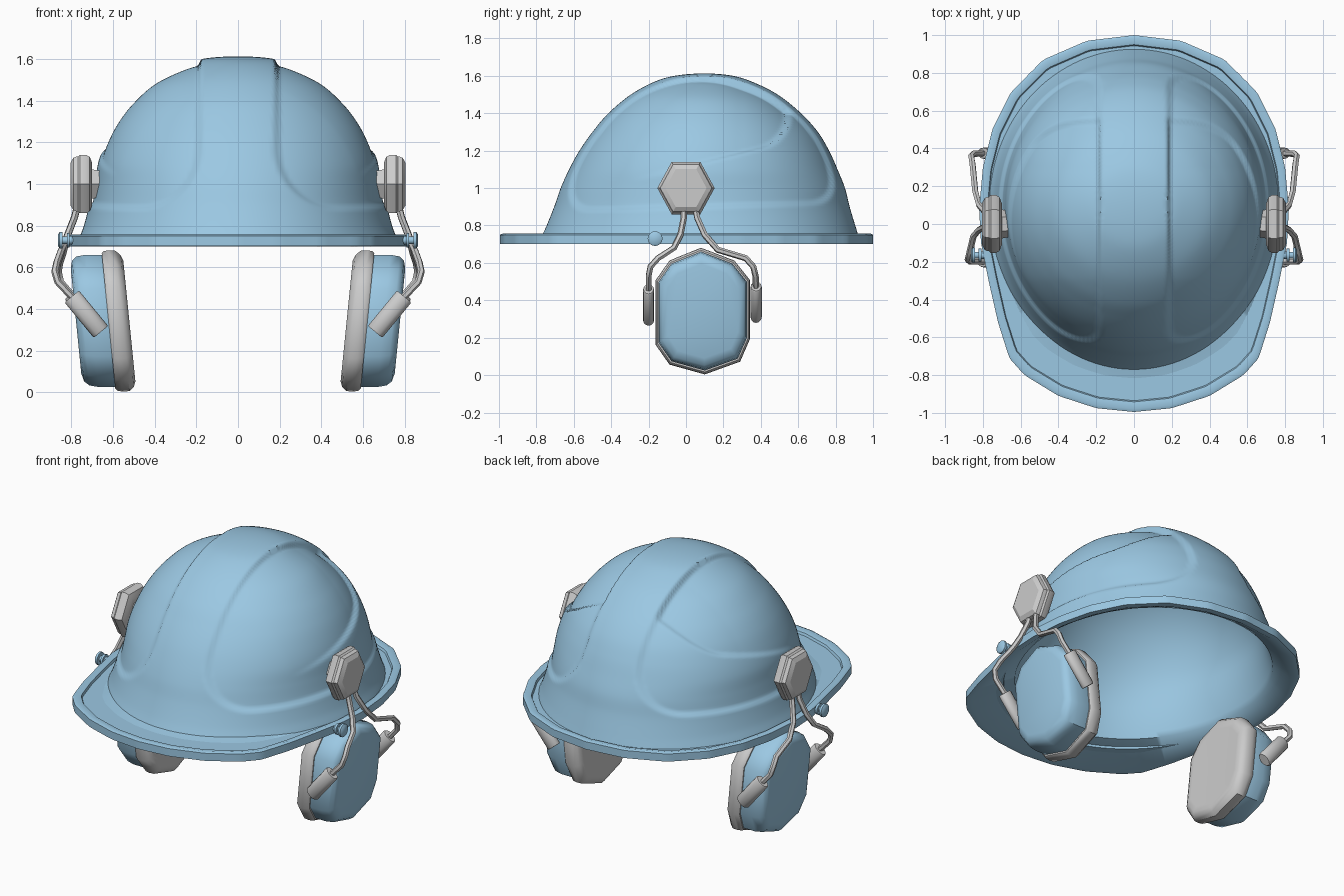
import bpy, bmesh, math
from mathutils import Vector as V

if "Cube" in bpy.data.objects:
    bpy.data.objects.remove(bpy.data.objects["Cube"])

blue = bpy.data.materials.new("helmet_blue")
blue.diffuse_color = (0.33, 0.58, 0.77, 1)
blue.use_nodes = True
blue.node_tree.nodes["Principled BSDF"].inputs["Base Color"].default_value = blue.diffuse_color


def finish(ob, mat=None, mirror=False, angle=35):
    bpy.ops.object.select_all(action='DESELECT')
    ob.select_set(True)
    bpy.context.view_layer.objects.active = ob
    if mat:
        ob.data.materials.append(mat)
    bpy.ops.object.shade_smooth_by_angle(angle=math.radians(angle))
    if mirror:
        ob.modifiers.new("Mirror", 'MIRROR')
    return ob


def loft(name, rings, caps=True, **kw):
    """Skin a list of equal-length point rings."""
    bm = bmesh.new()
    vs = [[bm.verts.new(p) for p in r] for r in rings]
    n = len(vs[0])
    for a, b in zip(vs, vs[1:]):
        for i in range(n):
            j = (i + 1) % n
            bm.faces.new((a[i], a[j], b[j], b[i]))
    if caps:
        bm.faces.new(vs[0])
        bm.faces.new(vs[-1])
    bmesh.ops.remove_doubles(bm, verts=bm.verts, dist=1e-5)
    bmesh.ops.recalc_face_normals(bm, faces=bm.faces)
    me = bpy.data.meshes.new(name)
    bm.to_mesh(me)
    bm.free()
    ob = bpy.data.objects.new(name, me)
    bpy.context.collection.objects.link(ob)
    return finish(ob, **kw)


def oval(c, u, v, n):
    return [V(c) + V(u) * math.cos(k * math.tau / n) + V(v) * math.sin(k * math.tau / n)
            for k in range(n)]


def tube(name, pts, r):
    cu = bpy.data.curves.new(name, 'CURVE')
    cu.dimensions = '3D'
    cu.bevel_depth, cu.bevel_resolution, cu.use_fill_caps = r, 1, True
    sp = cu.splines.new('POLY')
    sp.points.add(len(pts) - 1)
    for q, p in zip(sp.points, pts):
        q.co = (*p, 1)
    ob = bpy.data.objects.new(name, cu)
    bpy.context.collection.objects.link(ob)
    bpy.ops.object.select_all(action='DESELECT')
    ob.select_set(True)
    bpy.context.view_layer.objects.active = ob
    bpy.ops.object.convert(target='MESH')
    return finish(bpy.context.object, mirror=True, angle=50)


# ---- helmet shell: rows of (height, front radius, back radius, side radius)
CY, SEG, SUB = 0.1, 200, 8
rows = [(.735, .875, .825, .765), (.80, .845, .805, .74), (.90, .805, .775, .715),
        (1.0, .77, .75, .70), (1.1, .725, .71, .688), (1.2, .67, .665, .655),
        (1.3, .60, .605, .605), (1.4, .515, .515, .53), (1.5, .395, .39, .42),
        (1.57, .265, .25, .28), (1.602, .15, .14, .165), (1.613, 0, 0, 0)]
g = [tuple(2 * a - b for a, b in zip(rows[0], rows[1]))] + rows + [(1.602, -.15, -.14, -.165)]
prof = []
for i in range(1, len(g) - 2):
    for s in range(SUB):
        t = s / SUB
        prof.append([.5 * (2 * b + (c - a) * t + (2 * a - 5 * b + 4 * c - d) * t * t
                           + (3 * b - a - 3 * c + d) * t ** 3)
                     for a, b, c, d in zip(*g[i - 1:i + 3])])
prof.append(rows[-1])
angles = [math.tau * k / SEG for k in range(SEG)]


def dome_ring(row):
    z, f, b, x = row
    return [V((x * math.cos(a), CY + (b if math.sin(a) > 0 else f) * math.sin(a), z))
            for a in angles]


def step(d, w=.028):
    t = min(max(d / w + .5, 0), 1)
    return t * t * (3 - 2 * t)


def corner(d1, d2, r):
    """Rounded intersection of two distances."""
    if d1 > r and d2 > r:
        return min(d1, d2)
    return r - math.hypot(max(r - d1, 0), max(r - d2, 0))


def recess(p):
    """Sunken side panel, with a second sunken field above a sloping ledge."""
    x, y, z = abs(p.x), p.y, p.z
    panel = step(corner(x - .188, z - .90 - .03 * y, .3))
    field = step(corner(z - 1.123 - .256 * y, .56 - y, .14)) * panel
    fade = min(max((y + .3) / .6, 0), 1)
    depth = .016 * panel + .022 * fade * field
    return p + (V((0, CY, .85)) - p).normalized() * depth


# brim outline (half, front to back), sampled by direction from its centre
half = [(0, -.995), (.2, -.975), (.4, -.91), (.58, -.80), (.66, -.71), (.72, -.52), (.77, -.3),
        (.81, -.1), (.82, .08), (.80, .3), (.75, .5), (.65, .7), (.48, .87), (.25, .97), (0, 1)]
BC = V((0, .03))


def brim_point(a):
    d = V((abs(math.cos(a)), math.sin(a)))
    for p, q in zip(half, half[1:]):
        p, q = V(p) - BC, V(q) - BC
        cp, cq = d.x * p.y - d.y * p.x, d.x * q.y - d.y * q.x
        if cp <= 1e-9 and cq >= -1e-9:
            w = p.lerp(q, cp / (cp - cq))
            return V((math.copysign(w.x, math.cos(a)), w.y))


def brim_ring(scale, z):
    return [V((*(BC + brim_point(a) * scale), z)) for a in angles]


O = V((0, CY, .72))
rings = [[recess(p) for p in dome_ring(r)] for r in reversed(prof)]
rings += [brim_ring(.942, .735), brim_ring(.948, .749), brim_ring(.985, .757),
          brim_ring(1, .75), brim_ring(1, .702), brim_ring(.965, .70)]
rings += [[O + (p - O) * .935 for p in dome_ring(r)] for r in prof[4::4]]
loft("helmet_shell", rings, caps=False, mat=blue, angle=50)

# ---- hexagonal pivot hubs on the shell sides
loft("pivot_hub", [oval((x, 0, 1), (0, .153 * s, 0), (0, 0, .162 * s), 6) for x, s in
                   ((.66, .45), (.70, .5), (.70, .72), (.712, .93), (.73, 1), (.758, 1),
                    (.768, .94), (.774, .94), (.79, .90), (.805, .72))], mirror=True, angle=30)

# ---- brim knobs
loft("brim_knob", [oval((x, -.165, .73), (0, r, 0), (0, 0, r), 12) for x, r in
                   ((.77, .02), (.808, .02), (.808, .034), (.822, .034), (.822, .018),
                    (.842, .018), (.842, .04), (.856, .04), (.864, .028))],
     mat=blue, mirror=True)

# ---- ear cups: ten-sided outline (y, z), leaning outward at the top
outline = [(.08, .665), (.25, .60), (.33, .50), (.33, .20), (.28, .085),
           (.10, .02), (-.08, .07), (-.15, .17), (-.15, .50), (-.08, .60)]


def cup_ring(x, s):
    return [V((x + (z - .345) * .1 * s, .09 + (y - .09) * s, .343 + (z - .343) * s))
            for y, z in outline]


loft("ear_cup", [cup_ring(*q) for q in ((.60, .96), (.625, .985), (.70, .985), (.745, .96),
                                        (.768, .90), (.778, .78))],
     mat=blue, mirror=True, angle=40)
loft("ear_cushion", [cup_ring(*q) for q in ((.523, .80), (.522, .90), (.532, .98), (.555, 1.045),
                                            (.59, 1.05), (.612, 1.04), (.622, 1.01),
                                            (.622, .9))], mirror=True, angle=40)

# ---- wire arms and their grips
arms = {"front": [(.765, -.01, .92), (.785, -.012, .84), (.82, -.03, .75), (.85, -.065, .68),
                  (.87, -.15, .625), (.88, -.19, .58), (.865, -.20, .53), (.78, -.20, .44)],
        "back": [(.765, .045, .92), (.785, .06, .84), (.82, .10, .75), (.84, .17, .67),
                 (.855, .32, .625), (.862, .36, .58), (.85, .372, .53), (.78, .375, .45)]}
for side, pts in arms.items():
    tube(side + "_wire_arm", pts, .017)
    top = V((.798, pts[-1][1], .46 if side == "front" else .475))
    axis = V((-.14, 0, -.17))
    wide = V((.77, 0, -.635)) * .045
    loft(side + "_arm_grip",
         [oval(top + axis * t, wide * s, V((0, .03 * s, 0)), 12) for t, s in
          ((0, .9), (.03, 1), (.97, 1), (1, .9))], mirror=True, angle=40)
